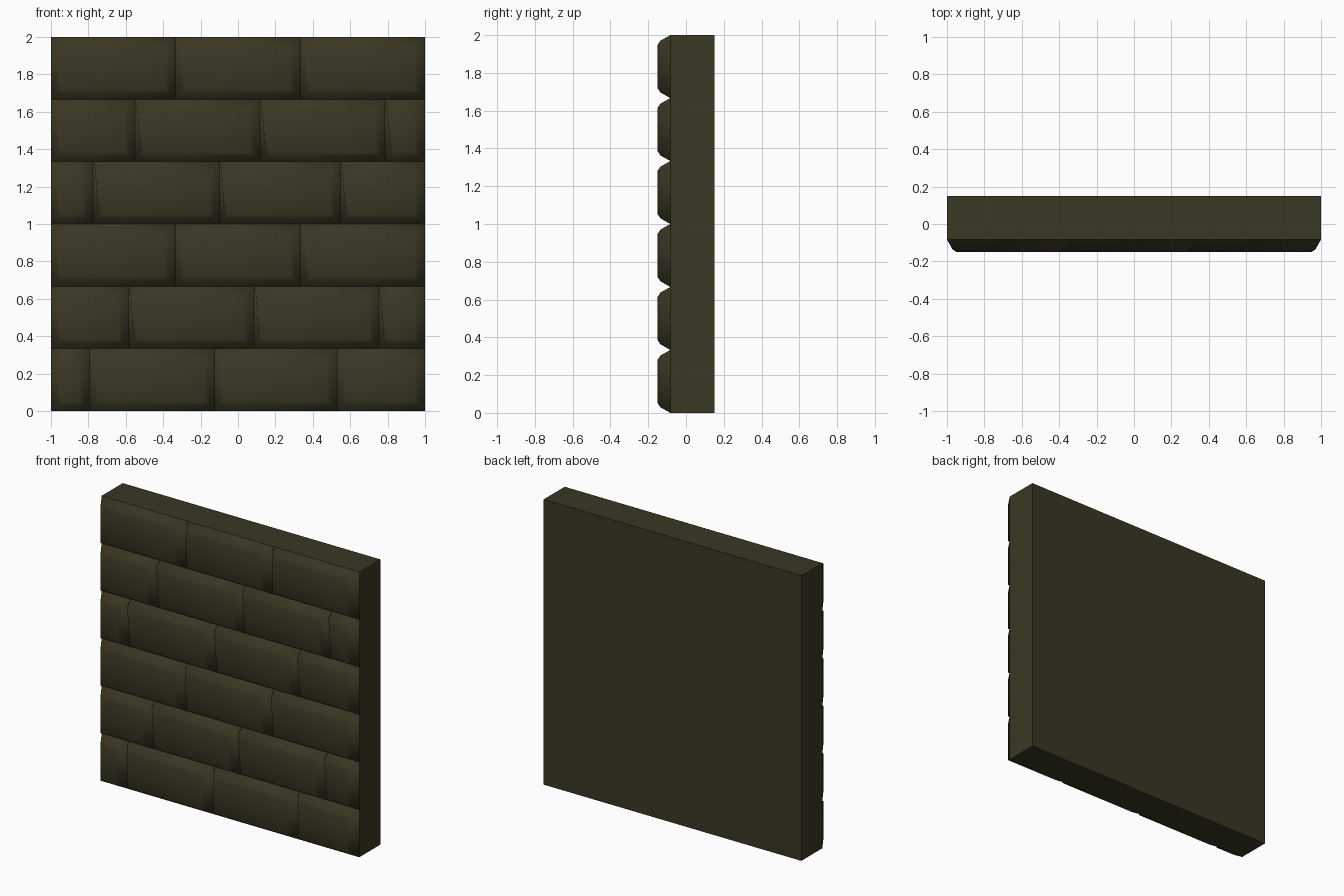
import bpy, bmesh

if "Cube" in bpy.data.objects:
    bpy.data.objects.remove(bpy.data.objects["Cube"])

BACK, BASE, FRONT = 0.15, -0.083, -0.15
ROW_H = 1 / 3

stone = bpy.data.materials.new("dark olive stone")
stone.diffuse_color = (0.042, 0.038, 0.017, 1)
stone.use_nodes = True
stone.node_tree.nodes["Principled BSDF"].inputs["Base Color"].default_value = stone.diffuse_color


def finish(bm, name, smooth):
    bmesh.ops.recalc_face_normals(bm, faces=bm.faces)
    for f in bm.faces:
        f.smooth = smooth
    mesh = bpy.data.meshes.new(name)
    bm.to_mesh(mesh)
    bm.free()
    mesh.materials.append(stone)
    obj = bpy.data.objects.new(name, mesh)
    bpy.context.collection.objects.link(obj)
    return obj


# Backing slab, its front left open because the bricks cover it completely
bm = bmesh.new()
bmesh.ops.create_cube(bm, size=1)
for v in bm.verts:
    v.co = (v.co.x * 2, BACK if v.co.y > 0 else BASE, v.co.z * 2 + 1)
bm.normal_update()
front = [f for f in bm.faces if f.normal.y < -0.9]
bmesh.ops.delete(bm, geom=front, context='FACES')
finish(bm, "wall_slab", False)


# One brick: base outline, bevel shoulder and front panel, joined by rings
def add_brick(bm, x0, x1, z0, z1, lean):
    rings = []
    for inset, y, shift in ((0, BASE, 0), (0.03, -0.136, lean), (0.052, FRONT, lean)):
        a, b, c, d = x0 + inset, x1 - inset, z0 + inset, z1 - inset
        corners = ((a, c), (b, c), (b, d), (a - shift, d))
        rings.append([bm.verts.new((x, y, z)) for x, z in corners])
    for lower, upper in zip(rings, rings[1:]):
        for i in range(4):
            j = (i + 1) % 4
            bm.faces.new((lower[i], lower[j], upper[j], upper[i]))
    bm.faces.new(rings[-1])


# Upright joints of each course, bottom to top, and the lean of brick left edges
courses = [
    ((-0.795, -0.125, 0.53), 0.0),
    ((-0.585, 0.085, 0.753), 0.02),
    ((-0.335, 0.335), 0.012),
    ((-0.775, -0.1, 0.547), 0.02),
    ((-0.55, 0.118, 0.787), 0.02),
    ((-0.333, 0.333), 0.0),
]
for row, (joints, lean) in enumerate(courses):
    bm = bmesh.new()
    ends = (-1, *joints, 1)
    for k, (x0, x1) in enumerate(zip(ends, ends[1:])):
        add_brick(bm, x0, x1, row * ROW_H, (row + 1) * ROW_H, lean if k else 0)
    finish(bm, f"brick_course_{row + 1}", True)
